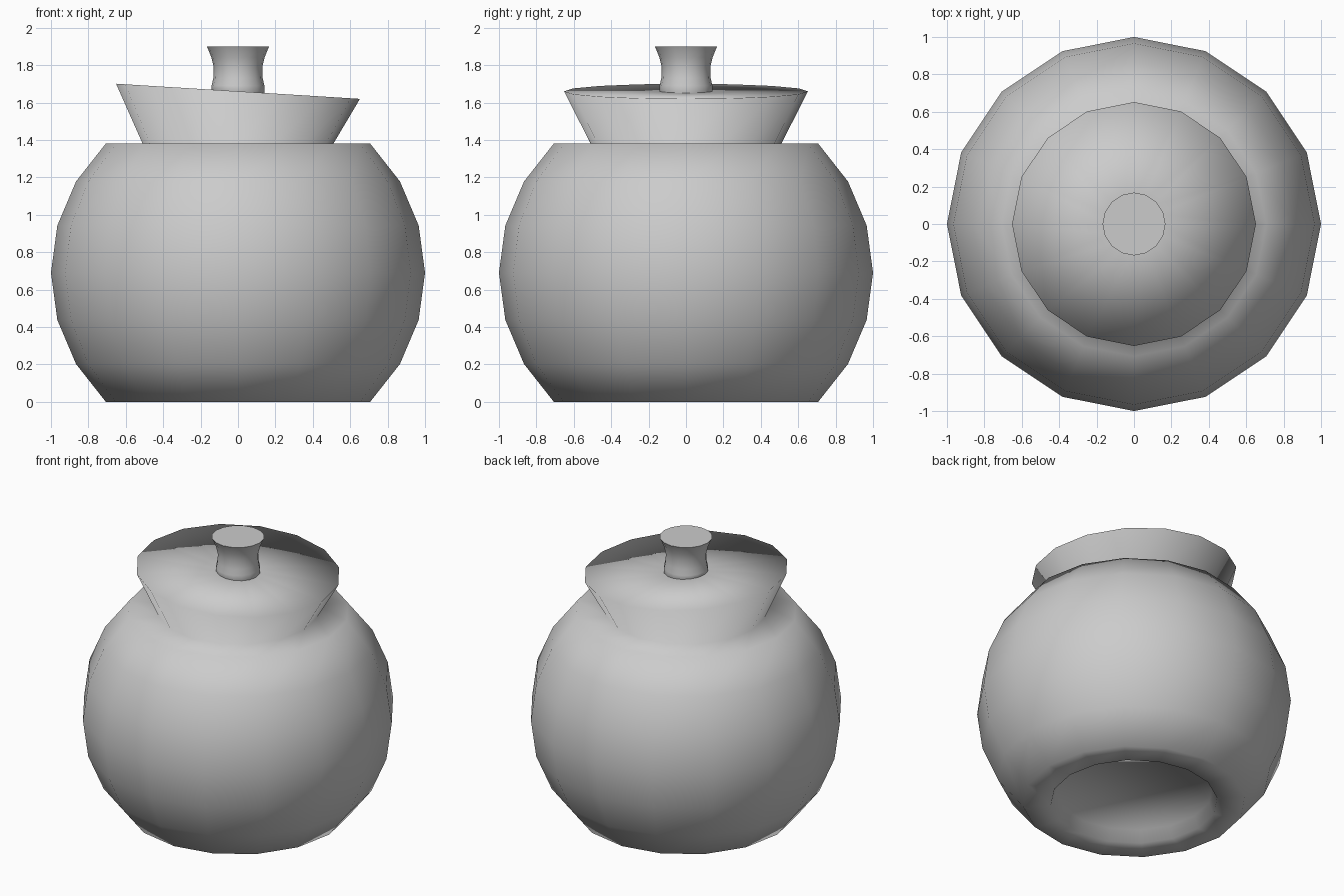
import bpy, bmesh, math

if "Cube" in bpy.data.objects:
    bpy.data.objects.remove(bpy.data.objects["Cube"])

SIDES = 16


def lathe(name, profile, cap_start=True, cap_end=True):
    """Spin a list of (radius, z, tilt) rings around z; tilt lowers z toward +x."""
    bm = bmesh.new()
    rings = []
    for r, z, tilt in profile:
        ring = []
        for i in range(SIDES):
            a = 2 * math.pi * i / SIDES
            x, y = r * math.cos(a), r * math.sin(a)
            ring.append(bm.verts.new((x, y, z - tilt * x)))
        rings.append(ring)
    for low, high in zip(rings, rings[1:]):
        for i in range(SIDES):
            j = (i + 1) % SIDES
            bm.faces.new((low[i], low[j], high[j], high[i]))
    if cap_start:
        bm.faces.new(rings[0][::-1])
    if cap_end:
        bm.faces.new(rings[-1])
    bmesh.ops.recalc_face_normals(bm, faces=bm.faces)
    for f in bm.faces:
        f.smooth = True
    mesh = bpy.data.meshes.new(name)
    bm.to_mesh(mesh)
    bm.free()
    obj = bpy.data.objects.new(name, mesh)
    bpy.context.collection.objects.link(obj)
    return obj


TILT = 0.062

# Recessed base, round belly, and the flared tilted lid as one smooth skin
base = [(0.50, 0.08, 0), (0.53, 0.0, 0)]
belly = [(math.cos(math.radians(a)), 0.69 + 0.69 * math.sin(math.radians(a)) / math.sin(math.radians(45)), 0)
         for a in (-45, -30, -15, 0, 15, 30, 45)]
lid = [(0.51, 1.38, 0), (0.652, 1.66, TILT), (0.14, 1.66, TILT)]
lathe("pot_body_and_lid", base + belly + lid)

# Waisted knob with a crisp flat top
knob = lathe("lid_knob", [(0.135, 1.64, TILT), (0.143, 1.67, TILT), (0.141, 1.69, 0),
                          (0.132, 1.73, 0), (0.130, 1.79, 0), (0.142, 1.84, 0),
                          (0.160, 1.885, 0), (0.168, 1.90, 0)], cap_start=False)
bpy.ops.object.select_all(action='DESELECT')
knob.select_set(True)
bpy.context.view_layer.objects.active = knob
bpy.ops.object.shade_smooth_by_angle(angle=math.radians(60))
